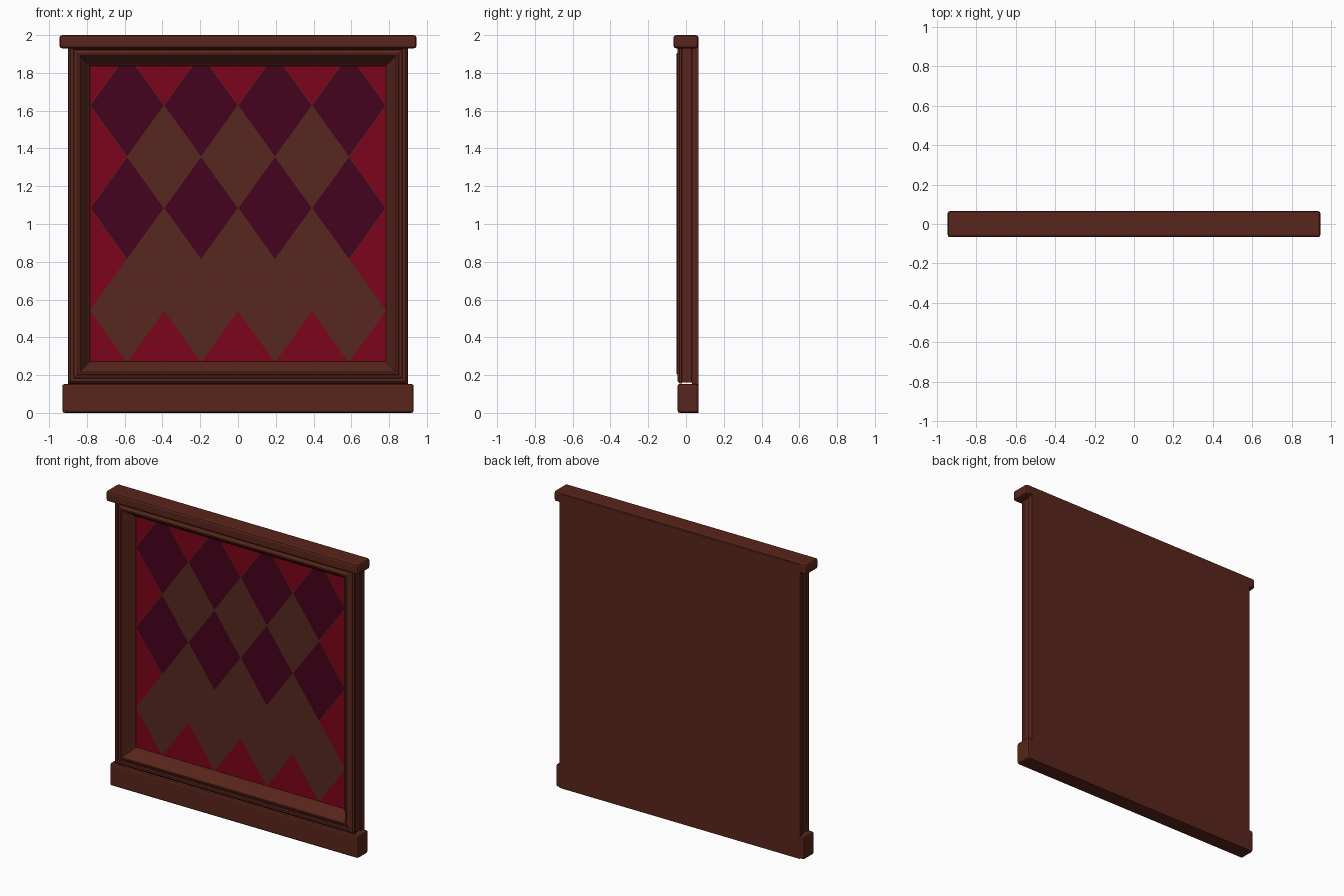
import bpy
import bmesh
from mathutils import Vector

cube = bpy.data.objects.get("Cube")
if cube:
    bpy.data.objects.remove(cube)


def material(name, srgb):
    """Flat material from an 8-bit display colour."""
    rgb = [((c / 255 + 0.055) / 1.055) ** 2.4 for c in srgb]
    mat = bpy.data.materials.new(name)
    mat.use_nodes = True
    mat.diffuse_color = (*rgb, 1)
    bsdf = mat.node_tree.nodes["Principled BSDF"]
    bsdf.inputs["Base Color"].default_value = (*rgb, 1)
    bsdf.inputs["Roughness"].default_value = 0.7
    return mat


WOOD = material("brown wood", (88, 37, 27))
PANEL = material("panel brown", (87, 40, 30))
CRIMSON = material("crimson", (124, 3, 27))
PURPLE = material("dark purple", (69, 1, 29))

MID_Z = 1.054      # centre height of the square frame
INNER = 0.783      # half width of the patterned panel
PANEL_Y = 0.03     # the panel sits deep inside the frame


def finish(name, bm, mat):
    mesh = bpy.data.meshes.new(name)
    bm.to_mesh(mesh)
    bm.free()
    mesh.materials.append(mat)
    obj = bpy.data.objects.new(name, mesh)
    bpy.context.collection.objects.link(obj)
    return obj


def board(name, low, high, mat, rounding=0):
    """Board between two corners, with optional rounded edges."""
    low, high = Vector(low), Vector(high)
    bm = bmesh.new()
    bmesh.ops.create_cube(bm, size=1)
    for v in bm.verts:
        v.co = (low + high) / 2 + v.co * (high - low)
    obj = finish(name, bm, mat)
    if rounding:
        bevel = obj.modifiers.new("rounded edges", "BEVEL")
        bevel.width = rounding
        bevel.segments = 2


def square_sweep(name, profile, mat):
    """Sweep (half width, y) points around a square, mitred at the corners."""
    bm = bmesh.new()
    rings = [[bm.verts.new((sx * h, y, MID_Z + sz * h))
              for sx, sz in ((-1, -1), (1, -1), (1, 1), (-1, 1))]
             for h, y in profile]
    for a, b in zip(rings, rings[1:]):
        for i in range(4):
            j = (i + 1) % 4
            bm.faces.new((a[i], a[j], b[j], b[i]))
    bm.faces.new(rings[0])
    bmesh.ops.recalc_face_normals(bm, faces=bm.faces)
    finish(name, bm, mat)


# Top cap, base board and the flat back running from floor to top
board("top_cap", (-0.945, -0.067, 1.93), (0.945, 0.066, 2.0), WOOD, 0.014)
board("base_board", (-0.93, -0.045, 0), (0.93, 0.066, 0.153), WOOD, 0.012)
board("back_board", (-0.9, 0.036, 0), (0.9, 0.067, 1.99), WOOD)

# Moulded frame with shallow side groove and deep sloping inner edge
square_sweep("moulded_frame", [
    (0.9, 0.037), (0.9, 0.033), (0.894, 0.029), (0.894, -0.02), (0.9, -0.025),
    (0.898, -0.034), (0.887, -0.044), (0.872, -0.045), (0.867, -0.038),
    (0.855, -0.042), (0.847, -0.051), (0.837, -0.051), (0.832, -0.044),
    (0.793, 0.012), (0.788, 0.016), (INNER, PANEL_Y),
], WOOD)

# Patterned panel background
board("panel", (-INNER, PANEL_Y, MID_Z - INNER),
      (INNER, PANEL_Y + 0.02, MID_Z + INNER), PANEL)


def diamonds(name, centres, mat):
    """Thin diamond inlays, trimmed to the panel border."""
    half_w, half_h = INNER / 4 - 0.002, 0.269
    bm = bmesh.new()
    for x, z in centres:
        bm.faces.new([bm.verts.new((x + dx * half_w, PANEL_Y - 0.002, z + dz * half_h))
                      for dx, dz in ((0, -1), (1, 0), (0, 1), (-1, 0))])
    for side in (Vector((1, 0, 0)), Vector((-1, 0, 0)),
                 Vector((0, 0, 1)), Vector((0, 0, -1))):
        bmesh.ops.bisect_plane(bm, geom=bm.verts[:] + bm.edges[:] + bm.faces[:],
                               plane_co=Vector((0, 0, MID_Z)) + side * INNER,
                               plane_no=side, clear_outer=True)
    finish(name, bm, mat)


# Diamond lattice: rows alternate between offset and edge-centred diamonds
step = INNER / 2
row_z = [0.27 + 0.2715 * k for k in range(7)]
purple = [((i - 1.5) * step, row_z[k]) for k in (3, 5) for i in range(4)]
crimson = [(i * step, row_z[k]) for k in (0, 6) for i in range(-2, 3)]
crimson += [(side * INNER, row_z[k]) for k in (2, 4) for side in (-1, 1)]
diamonds("purple_diamonds", purple, PURPLE)
diamonds("crimson_diamonds", crimson, CRIMSON)
